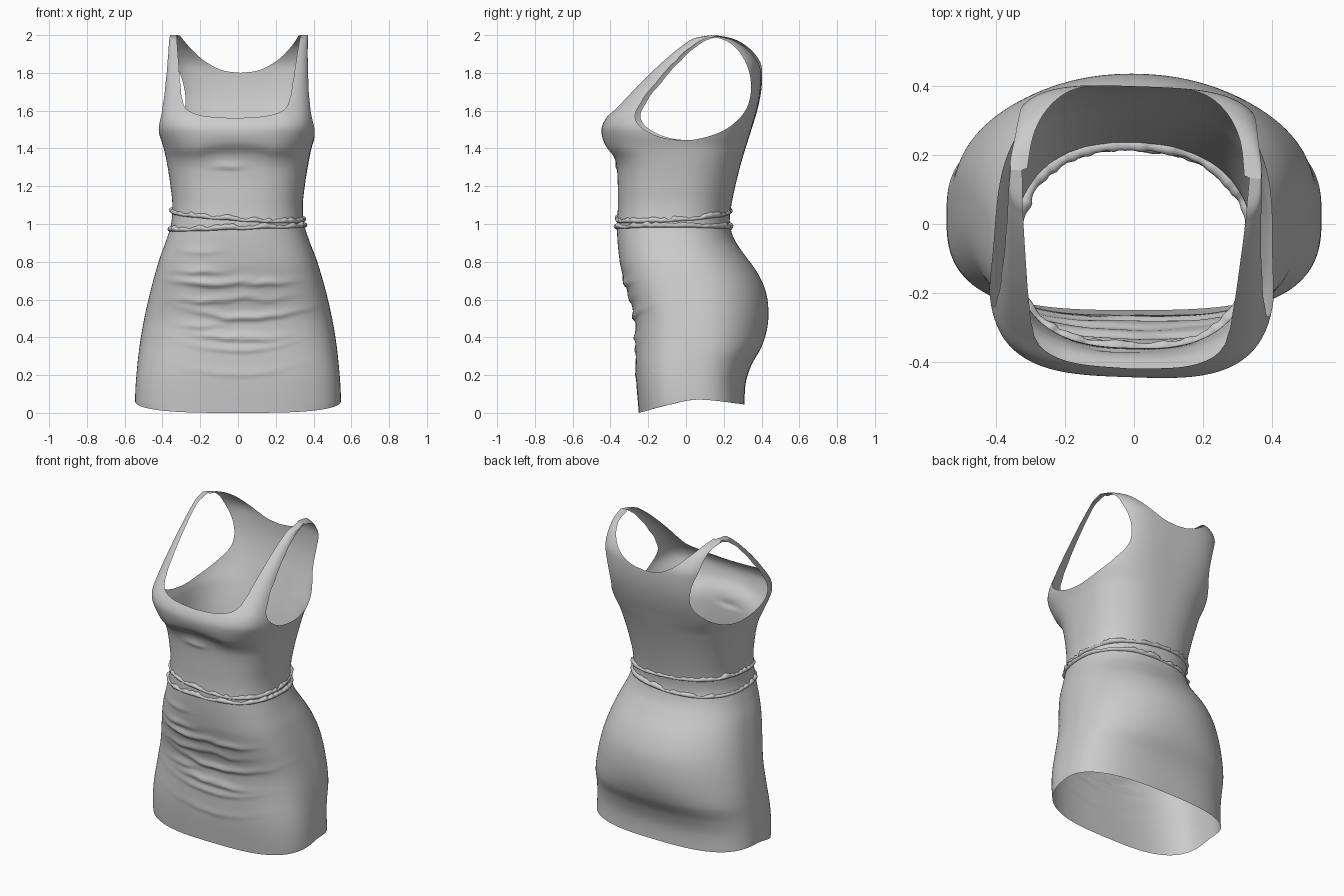
import bpy
import bmesh
import math
from mathutils import Matrix, Vector, noise

if "Cube" in bpy.data.objects:
    bpy.data.objects.remove(bpy.data.objects["Cube"])

COLUMNS = 192

# Silhouette profiles as (height, value)
HALF_WIDTH = [(0, .54), (.06, .545), (.2, .538), (.4, .515), (.6, .475), (.8, .42), (.9, .383),
              (1, .352), (1.1, .345), (1.2, .355), (1.3, .37), (1.4, .39), (1.5, .418),
              (1.6, .408), (1.75, .387), (1.9, .375), (2, .365)]
FRONT = [(0, -.25), (.2, -.265), (.4, -.265), (.5, -.27), (.6, -.295), (.7, -.325), (.8, -.35),
         (.97, -.365), (1.1, -.36), (1.3, -.365), (1.37, -.385), (1.43, -.43), (1.5, -.445),
         (1.56, -.42), (1.62, -.365), (1.7, -.29), (1.8, -.19), (1.9, -.08), (1.96, .0),
         (1.985, .05), (2, .145)]
BACK = [(0, .31), (.15, .315), (.25, .345), (.35, .4), (.45, .43), (.55, .436), (.65, .42),
        (.75, .373), (.85, .3), (.92, .255), (1, .232), (1.1, .24), (1.3, .285), (1.5, .345),
        (1.6, .375), (1.7, .395), (1.8, .4), (1.86, .39), (1.92, .35), (1.96, .3),
        (1.985, .24), (2, .145)]
FRONT_POWER = [(0, 3), (.6, 3), (1, 2.6), (1.4, 3), (1.5, 3.4), (1.65, 4.8), (1.8, 6), (2, 6)]
BACK_POWER = [(0, 2.8), (.25, 2.6), (.5, 2.1), (1, 2.3), (1.4, 2.6), (1.7, 3.5), (2, 4)]

# Edges of the garment
FRONT_NECK = [(0, 1.56), (.15, 1.57), (.23, 1.59), (.27, 1.62), (.29, 1.68), (.31, 1.85), (.33, 2.02)]
BACK_NECK = [(0, 1.8), (.1, 1.815), (.2, 1.87), (.28, 1.95), (.33, 2.02)]
HEM = [(-.25, 0), (-.1, .04), (.06, .07), (.31, .045)]
ARMHOLE = [(-.03, 1.445), (-.16, 1.475), (-.24, 1.53), (-.255, 1.58), (-.22, 1.65), (-.14, 1.753),
           (-.05, 1.855), (.03, 1.93), (.095, 1.972), (.155, 1.987), (.25, 1.955), (.33, 1.85),
           (.355, 1.73), (.33, 1.61), (.25, 1.52), (.12, 1.46)]
ARM_CENTRE = (.05, 1.72)

# Cloth folds on the front: x, z, width, size
FOLDS = [(-.2, .85, .1, .006), (-.2, .74, .12, .012), (-.16, .68, .16, .018), (.14, .68, .14, .013),
         (-.15, .59, .16, .012), (.12, .6, .15, .007), (.05, .5, .26, .016), (-.2, .46, .1, .008),
         (-.1, .4, .12, .01), (.08, .385, .14, .012), (0, .33, .25, .008), (0, .2, .25, .004),
         (-.04, 1.3, .08, .009)]


def curve(points, t):
    """Smooth interpolation through the points."""
    t = min(max(t, points[0][0]), points[-1][0])
    i = next(k for k in range(len(points) - 1) if t <= points[k + 1][0])

    def slope(k):
        a, b = points[max(k - 1, 0)], points[min(k + 1, len(points) - 1)]
        return (b[1] - a[1]) / (b[0] - a[0])

    (x0, y0), (x1, y1) = points[i], points[i + 1]
    h = x1 - x0
    u = (t - x0) / h
    v = 1 - u
    return (y0 * v * v * (1 + 2 * u) + y1 * u * u * (3 - 2 * u)
            + h * u * v * (slope(i) * v - slope(i + 1) * u))


def middle(z):
    return (curve(FRONT, z) + curve(BACK, z)) / 2


def body_ring(z):
    """One closed horizontal section of the body."""
    half, centre = curve(HALF_WIDTH, z), middle(z)
    front, back = curve(FRONT, z), curve(BACK, z)
    powers = curve(FRONT_POWER, z), curve(BACK_POWER, z)
    ring = []
    for k in range(COLUMNS):
        angle = math.tau * k / COLUMNS
        c, s = math.cos(angle), math.sin(angle)
        n = powers[0] if s < 0 else powers[1]
        r = (abs(c) ** n + abs(s) ** n) ** (-1 / n)
        x = half * c * r
        reach = centre - front if s < 0 else back - centre
        y = centre + reach * s * r
        if s < 0:
            # Underside of the bust sits lower towards the sides
            if 1.25 < z < 1.48:
                drop = .025 * min(1, (x / .2) ** 2) * math.sin(math.pi * (z - 1.25) / .23)
                y += (curve(FRONT, z + drop) - front) * (-s)
            for fx, fz, width, size in FOLDS:
                if abs(z - fz) < .1:
                    d = z - fz - .5 * (x - fx) ** 2 - .012 * noise.noise((x * 9, fz * 30, 0))
                    side = .028 if d > 0 else .012
                    y -= size * math.exp(-(d / side) ** 2 - ((x - fx) / width) ** 2)
        ring.append(Vector((x, y, z)))
    return ring


def loft(bm, rings, closed=False):
    rows = [[bm.verts.new(p) for p in ring] for ring in rings]
    for a, b in zip(rows, rows[1:] + rows[:1] if closed else rows[1:]):
        for k in range(len(a)):
            m = (k + 1) % len(a)
            bm.faces.new((a[k], a[m], b[m], b[k]))


def trim(bm, rule):
    """Cut cleanly along rule = 0 and remove the positive side."""
    value = {v: rule(v.co) for v in bm.verts}
    for e in list(bm.edges):
        a, b = e.verts
        if value[a] * value[b] < 0:
            _, v = bmesh.utils.edge_split(e, a, value[a] / (value[a] - value[b]))
            value[v] = 0
    for f in list(bm.faces):
        cut = [v for v in f.verts if value[v] == 0]
        if len(cut) == 2 and not any(set(e.verts) == set(cut) for e in f.edges):
            bmesh.utils.face_split(f, cut[0], cut[1])
    gone = [f for f in bm.faces if sum(value[v] for v in f.verts) > 0]
    bmesh.ops.delete(bm, geom=gone, context='FACES')


def neck_rule(p):
    edge = FRONT_NECK if p.y < middle(p.z) else BACK_NECK
    return p.z - curve(edge, abs(p.x))


def polar(y, z):
    dy, dz = y - ARM_CENTRE[0], z - ARM_CENTRE[1]
    return math.atan2(dz, dy), math.hypot(dy, dz)


rim = sorted(polar(y, z) for y, z in ARMHOLE)
rim = ([(a - math.tau, r) for a, r in rim[-2:]] + rim + [(a + math.tau, r) for a, r in rim[:2]])


def arm_rule(p):
    if abs(p.x) < .18 or p.z < 1.4:
        return -1
    angle, radius = polar(p.y, p.z)
    return curve(rim, angle) - radius


def finish(bm, name):
    # The upper body turns slightly to one side
    for v in bm.verts:
        v.co = Matrix.Rotation(-.035 * min(1, v.co.z / 1.2), 3, 'Z') @ v.co
    bmesh.ops.recalc_face_normals(bm, faces=bm.faces)
    mesh = bpy.data.meshes.new(name)
    bm.to_mesh(mesh)
    bm.free()
    mesh.materials.append(cloth)
    obj = bpy.data.objects.new(name, mesh)
    bpy.context.collection.objects.link(obj)
    bpy.ops.object.select_all(action='DESELECT')
    obj.select_set(True)
    bpy.context.view_layer.objects.active = obj
    bpy.ops.object.shade_smooth_by_angle(angle=math.radians(60))


cloth = bpy.data.materials.new("grey cloth")
cloth.use_nodes = True
grey = (.6, .6, .6, 1)
cloth.diffuse_color = grey
cloth.node_tree.nodes["Principled BSDF"].inputs["Base Color"].default_value = grey

# Dress: lofted body with hem, neckline and armholes trimmed
heights = [i / 100 for i in range(190)] + [1.9 + i / 250 for i in range(24)] + [1.997, 1.999, 2]
bm = bmesh.new()
loft(bm, [body_ring(z) for z in heights])
bmesh.ops.remove_doubles(bm, verts=bm.verts, dist=.00002)
for rule in (lambda p: curve(HEM, p.y) - p.z, neck_rule, arm_rule):
    trim(bm, rule)
finish(bm, "dress")


# Waist folds: two uneven rolls of gathered cloth, partly sunk into the waist
def waist_fold(name, height, tilt_x, tilt_y, seed):
    rings = []
    for k, p in enumerate(body_ring(height)):
        a = math.tau * k / COLUMNS
        out = Vector((math.cos(a), math.sin(a), 0))
        wave = noise.noise(out * 4 + Vector((0, 0, seed)))
        ripple = noise.noise(out * 11 + Vector((0, 0, seed)))
        centre = p - out * .004
        centre.z += tilt_x * out.x + tilt_y * out.y + .01 * wave + .006 * ripple
        size = .013 + .006 * ripple + .007 * wave
        ring = []
        for j in range(10):
            t = math.tau * j / 10
            lift = Vector((0, 0, math.sin(t) * size))
            ring.append(centre + out * (math.cos(t) * size * 1.3) + lift)
        rings.append(ring)
    bm = bmesh.new()
    loft(bm, rings, closed=True)
    finish(bm, name)


waist_fold("upper_waist_fold", 1.048, -.025, .02, 3)
waist_fold("lower_waist_fold", .982, .012, 0, 8)
